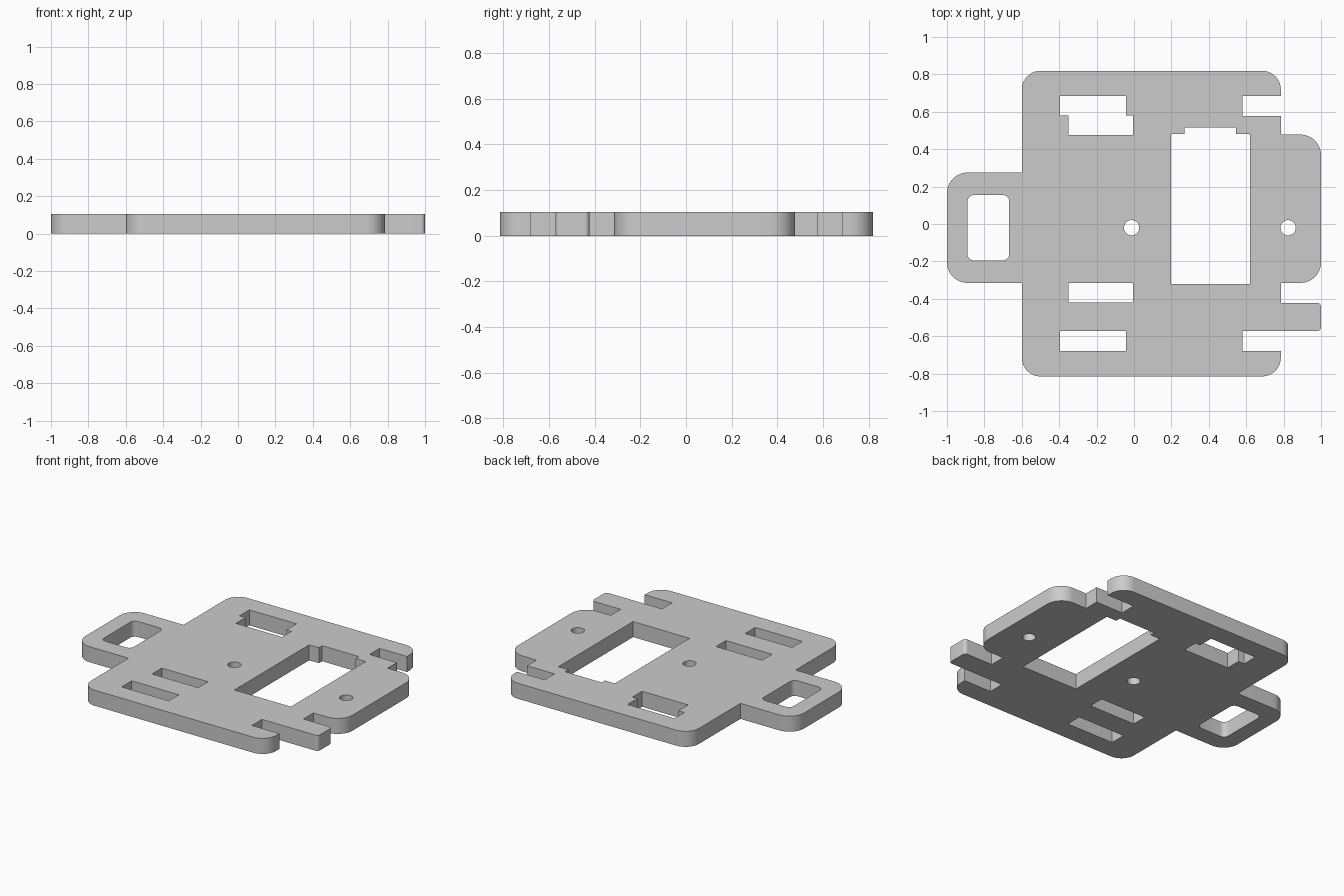
import bpy, bmesh, math
from mathutils import Vector

if "Cube" in bpy.data.objects:
    bpy.data.objects.remove(bpy.data.objects["Cube"])

THICK = 0.105


def rounded(points, seg=10):
    """Turn (x, y) or (x, y, radius) corners into a loop with filleted corners."""
    out = []
    n = len(points)
    for i, p in enumerate(points):
        c = Vector(p[:2])
        r = p[2] if len(p) > 2 else 0
        if not r:
            out.append(c)
            continue
        a = (Vector(points[i - 1][:2]) - c).normalized()
        b = (Vector(points[(i + 1) % n][:2]) - c).normalized()
        centre = c + (a + b) * r          # all corners are right angles
        for k in range(seg + 1):
            t = math.pi / 2 * k / seg
            out.append(centre - b * r * math.cos(t) - a * r * math.sin(t))
    return out


def rect(x0, x1, y0, y1, r=0):
    return rounded([(x0, y0, r), (x1, y0, r), (x1, y1, r), (x0, y1, r)], 6)


def circle(x, y, r, n=32):
    return [Vector((x + r * math.cos(math.tau * k / n),
                    y + r * math.sin(math.tau * k / n))) for k in range(n)]


# Outer outline: body, handle tab, mounting tab, edge notches and finger
outline = rounded([
    (-0.60, -0.815, 0.1), (0.785, -0.815, 0.1),
    (0.785, -0.68), (0.58, -0.68), (0.58, -0.572),
    (1.0, -0.572, 0.022), (1.0, -0.422, 0.022),
    (0.785, -0.422), (0.785, -0.315),
    (1.0, -0.315, 0.11), (1.0, 0.478, 0.11),
    (0.785, 0.478), (0.785, 0.578), (0.58, 0.578), (0.58, 0.685),
    (0.785, 0.685), (0.785, 0.819, 0.1), (-0.60, 0.819, 0.1),
    (-0.60, 0.275), (-1.0, 0.275, 0.11), (-1.0, -0.315, 0.11), (-0.60, -0.315)])

# Stepped slot near the back
stepped_slot = rounded([
    (-0.35, 0.477), (-0.005, 0.477), (-0.005, 0.58), (-0.042, 0.58),
    (-0.042, 0.685), (-0.395, 0.685), (-0.395, 0.58), (-0.35, 0.58)])

# Large window with a shallow raised notch on its back edge
window = rounded([
    (0.197, -0.32), (0.62, -0.32), (0.62, 0.48), (0.545, 0.48),
    (0.545, 0.515), (0.27, 0.515), (0.27, 0.48), (0.197, 0.48)])

holes = [
    stepped_slot, window,
    rect(-0.89, -0.667, -0.195, 0.155, 0.035),   # handle opening
    rect(-0.35, -0.005, -0.42, -0.315),          # front slots
    rect(-0.395, -0.042, -0.68, -0.572),
    circle(-0.013, -0.02, 0.041),                # screw holes
    circle(0.824, -0.02, 0.041)]

# Fill the flat profile and extrude it into the plate
curve = bpy.data.curves.new("plate_profile", 'CURVE')
curve.dimensions = '2D'
curve.fill_mode = 'BOTH'
curve.extrude = THICK / 2
for loop in [outline] + holes:
    spline = curve.splines.new('POLY')
    spline.points.add(len(loop) - 1)
    for pt, co in zip(spline.points, loop):
        pt.co = (co.x, co.y, 0, 1)
    spline.use_cyclic_u = True

plate = bpy.data.objects.new("mounting_plate", curve)
bpy.context.collection.objects.link(plate)
bpy.context.view_layer.objects.active = plate
plate.select_set(True)
bpy.ops.object.convert(target='MESH')
plate = bpy.context.view_layer.objects.active

# Weld caps to walls and rest the plate on the ground
bm = bmesh.new()
bm.from_mesh(plate.data)
bmesh.ops.remove_doubles(bm, verts=bm.verts, dist=1e-4)
bmesh.ops.recalc_face_normals(bm, faces=bm.faces)
bmesh.ops.translate(bm, verts=bm.verts, vec=(0, 0, THICK / 2))
bm.to_mesh(plate.data)
bm.free()
bpy.ops.object.shade_smooth_by_angle(angle=math.radians(30))
